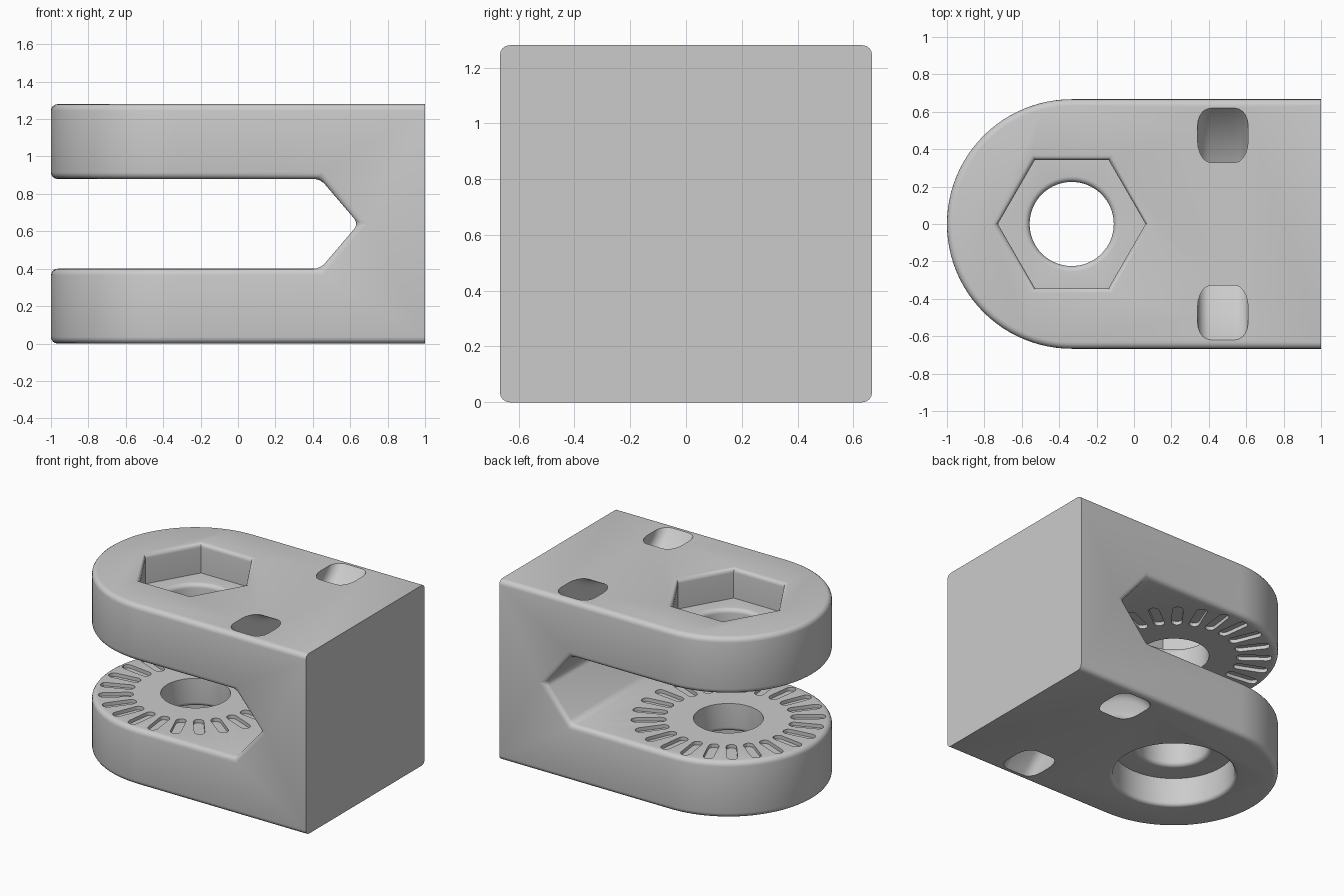
import bpy, bmesh
from math import cos, sin, pi, radians
from mathutils import Vector

if "Cube" in bpy.data.objects:
    bpy.data.objects.remove(bpy.data.objects["Cube"], do_unlink=True)

W, H = 0.667, 1.28          # half width, height
CX = -1 + W                 # pivot axis position
Z0, Z1 = 0.40, 0.88         # slot floor and ceiling
BORE, ROUND = 0.225, 0.035


def to_object(bm, name):
    bmesh.ops.recalc_face_normals(bm, faces=bm.faces)
    mesh = bpy.data.meshes.new(name)
    bm.to_mesh(mesh)
    bm.free()
    ob = bpy.data.objects.new(name, mesh)
    bpy.context.collection.objects.link(ob)
    return ob


def prism(points, direction, name):
    """Extrude a closed outline along a direction."""
    bm = bmesh.new()
    face = bm.faces.new([bm.verts.new(p) for p in points])
    ext = bmesh.ops.extrude_face_region(bm, geom=[face])["geom"]
    verts = [v for v in ext if isinstance(v, bmesh.types.BMVert)]
    bmesh.ops.translate(bm, verts=verts, vec=direction)
    return to_object(bm, name)


def lathe(profile, place, steps, name, closed=False):
    """Turn a (radius, height) profile about an axis; cap it or close it to a ring."""
    bm = bmesh.new()
    rings = []
    for r, h in profile:
        angles = [2 * pi * i / steps for i in range(steps)]
        rings.append([bm.verts.new(place(r * cos(a), r * sin(a), h)) for a in angles])
    pairs = list(zip(rings, rings[1:]))
    if closed:
        pairs.append((rings[-1], rings[0]))
    else:
        bm.faces.new(rings[0])
        bm.faces.new(rings[-1])
    for a, b in pairs:
        for i in range(steps):
            j = (i + 1) % steps
            bm.faces.new((a[i], a[j], b[j], b[i]))
    return to_object(bm, name)


def flare(r, z, size, start, end):
    """Rounded rim points where a hole of radius r meets a face at height z."""
    angles = [radians(start + (end - start) * i / 5) for i in range(6)]
    up = 1 if z > H / 2 else -1
    return [(r + size - size * cos(a), z - up * size + up * size * sin(a)) for a in angles]


def cut(target, cutter):
    mod = target.modifiers.new("cut", "BOOLEAN")
    mod.operation, mod.solver, mod.object = "DIFFERENCE", "EXACT", cutter
    bpy.context.view_layer.objects.active = target
    bpy.ops.object.modifier_apply(modifier=mod.name)
    bpy.data.objects.remove(cutter, do_unlink=True)


# Body: block with a half round end
arc = [radians(90 + 180 * i / 48) for i in range(49)]
outline = [(1, W, 0)] + [(CX + W * cos(a), W * sin(a), 0) for a in arc] + [(1, -W, 0)]
body = prism(outline, (0, 0, H), "clevis_mount")

# Pointed slot between the two plates
side = [(-2, Z0), (0.44, Z0), (0.645, H / 2), (0.44, Z1), (-2, Z1)]
cut(body, prism([(x, -1, z) for x, z in side], (0, 2, 0), "slot_cutter"))

# Round every sharp edge except around the flat mounting face
bm = bmesh.new()
bm.from_mesh(body.data)
bmesh.ops.remove_doubles(bm, verts=bm.verts, dist=1e-5)
sharp = [e for e in bm.edges if len(e.link_faces) == 2
         and e.calc_face_angle() > radians(25)
         and not all(v.co.x > 0.999 for v in e.verts)]
bmesh.ops.bevel(bm, geom=sharp, offset=ROUND, offset_type="OFFSET", segments=4,
                profile=0.5, affect="EDGES", clamp_overlap=True)
bm.to_mesh(body.data)
bm.free()


def upright(a, b, h):
    return Vector((CX + a, b, h))


# Hexagonal nut pocket with a rounded rim
rim = flare(0.395, H, 0.03, 0, 90)
cut(body, lathe([(0.395, 1.07)] + rim + [(rim[-1][0], H + 0.1)], upright, 6, "nut_cutter"))

# Bolt hole, with a round head recess underneath
rim = flare(0.39, 0, 0.025, 90, 0)
bore = [(rim[0][0], -0.1)] + rim + [(0.39, 0.20)]
bore += [(BORE + 0.03 * (1 - sin(radians(t))), 0.20 + 0.03 * (1 - cos(radians(t))))
         for t in range(0, 91, 18)]
bore += flare(BORE, 1.07, 0.03, 0, 90) + [(BORE + 0.03, 1.12)]
cut(body, lathe(bore, upright, 64, "bolt_cutter"))


# Curved strap tunnels through the top and bottom plates
def strap_section():
    points, c = [], 0.07
    for r, x, start in ((0.79, 0.61, 0), (0.59, 0.61, 90), (0.59, 0.34, 180), (0.79, 0.34, 270)):
        rc = r - c if r > 0.7 else r + c
        xc = x - c if x > 0.5 else x + c
        for i in range(6):
            a = radians(start + 18 * i)
            points.append((rc + c * cos(a), xc + c * sin(a)))
    return points


for level in (H + 0.49, -0.49):
    cut(body, lathe(strap_section(), lambda a, b, h: Vector((h, a, level + b)), 96,
                    "strap_cutter", closed=True))

# Rings of radial grip grooves on both slot faces
TEETH, DEPTH, HALF = 24, 0.025, 0.034
capsule = [(0.594 + HALF * cos(radians(t)), HALF * sin(radians(t))) for t in range(-90, 91, 30)]
capsule += [(0.434 + HALF * cos(radians(t)), HALF * sin(radians(t))) for t in range(90, 271, 30)]
for base in (Z0 - DEPTH, Z1 - 0.05):
    bm = bmesh.new()
    for k in range(TEETH):
        t = 2 * pi * (k + 0.5) / TEETH
        spot = [(CX + u * cos(t) - v * sin(t), u * sin(t) + v * cos(t)) for u, v in capsule]
        low = [bm.verts.new((x, y, base)) for x, y in spot]
        high = [bm.verts.new((x, y, base + 0.05 + DEPTH)) for x, y in spot]
        bm.faces.new(low)
        bm.faces.new(high)
        for i in range(len(spot)):
            j = (i + 1) % len(spot)
            bm.faces.new((low[i], low[j], high[j], high[i]))
    cut(body, to_object(bm, "grip_cutter"))

# Single grey material
grey = bpy.data.materials.new("plain grey")
grey.use_nodes = True
colour = (0.6, 0.6, 0.6, 1)
grey.diffuse_color = colour
next(n for n in grey.node_tree.nodes if n.type == "BSDF_PRINCIPLED").inputs["Base Color"].default_value = colour
body.data.materials.clear()
body.data.materials.append(grey)

bpy.ops.object.select_all(action="DESELECT")
body.select_set(True)
bpy.context.view_layer.objects.active = body
bpy.ops.object.shade_smooth_by_angle(angle=radians(30))
